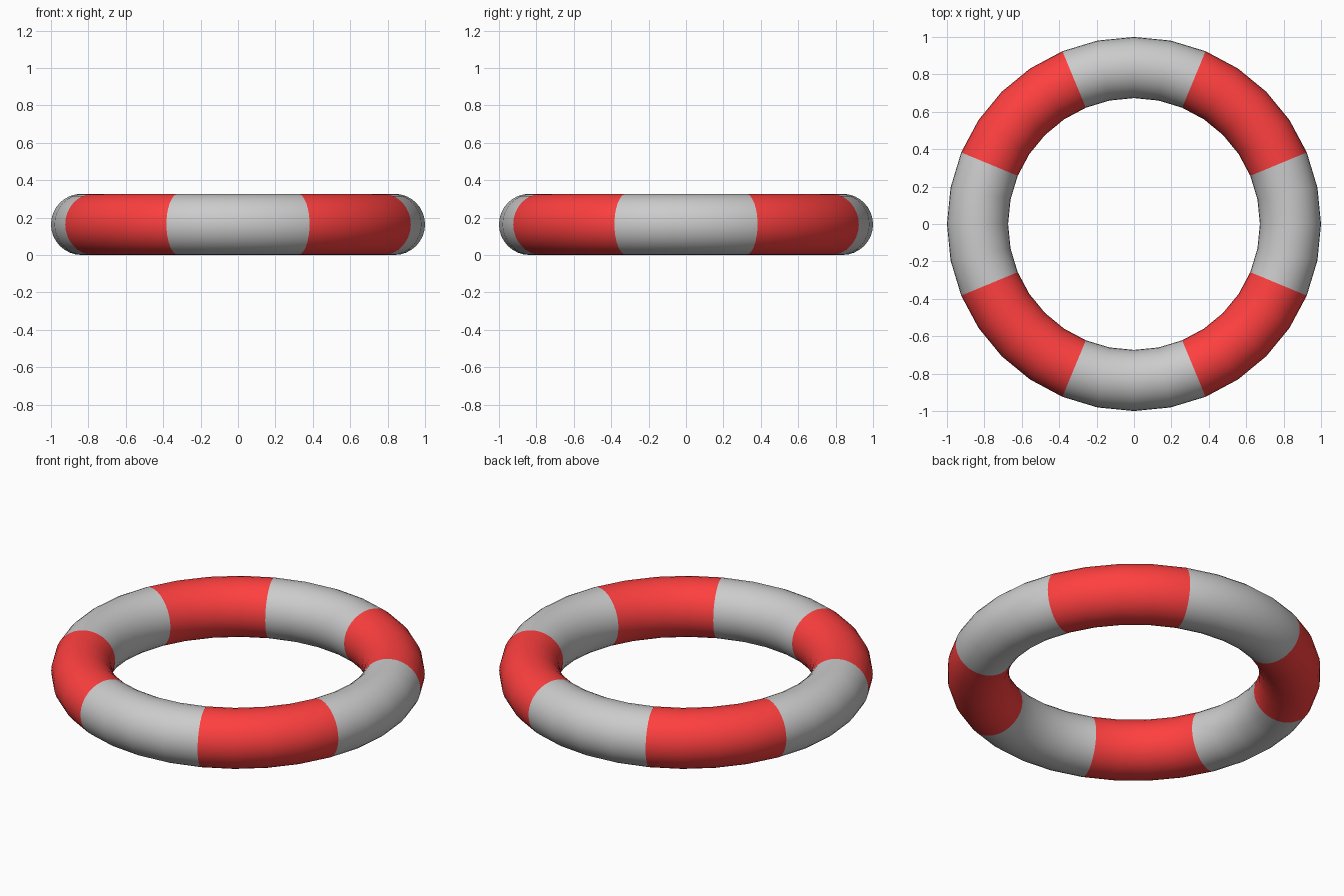
import bpy, math

if "Cube" in bpy.data.objects:
    bpy.data.objects.remove(bpy.data.objects["Cube"])

R, r = 0.8365, 0.1635   # ring radius, tube radius

# Ring
bpy.ops.mesh.primitive_torus_add(major_segments=32, minor_segments=32,
                                 major_radius=R, minor_radius=r, location=(0, 0, r))
ring = bpy.context.object
ring.name = "life_ring"
bpy.ops.object.shade_smooth()

# Colours: grey body, red bands
grey = bpy.data.materials.new("grey_body")
grey.diffuse_color = (0.8, 0.8, 0.8, 1)
grey.use_nodes = True
grey.node_tree.nodes["Principled BSDF"].inputs["Base Color"].default_value = grey.diffuse_color
red = bpy.data.materials.new("red_band")
red.diffuse_color = (1.0, 0.05, 0.05, 1)
red.use_nodes = True
red.node_tree.nodes["Principled BSDF"].inputs["Base Color"].default_value = red.diffuse_color
ring.data.materials.append(grey)
ring.data.materials.append(red)

# Four red bands of 45 degrees, centred on the diagonals
for face in ring.data.polygons:
    angle = math.degrees(math.atan2(face.center.y, face.center.x)) % 90
    face.material_index = 1 if 22.5 < angle < 67.5 else 0
